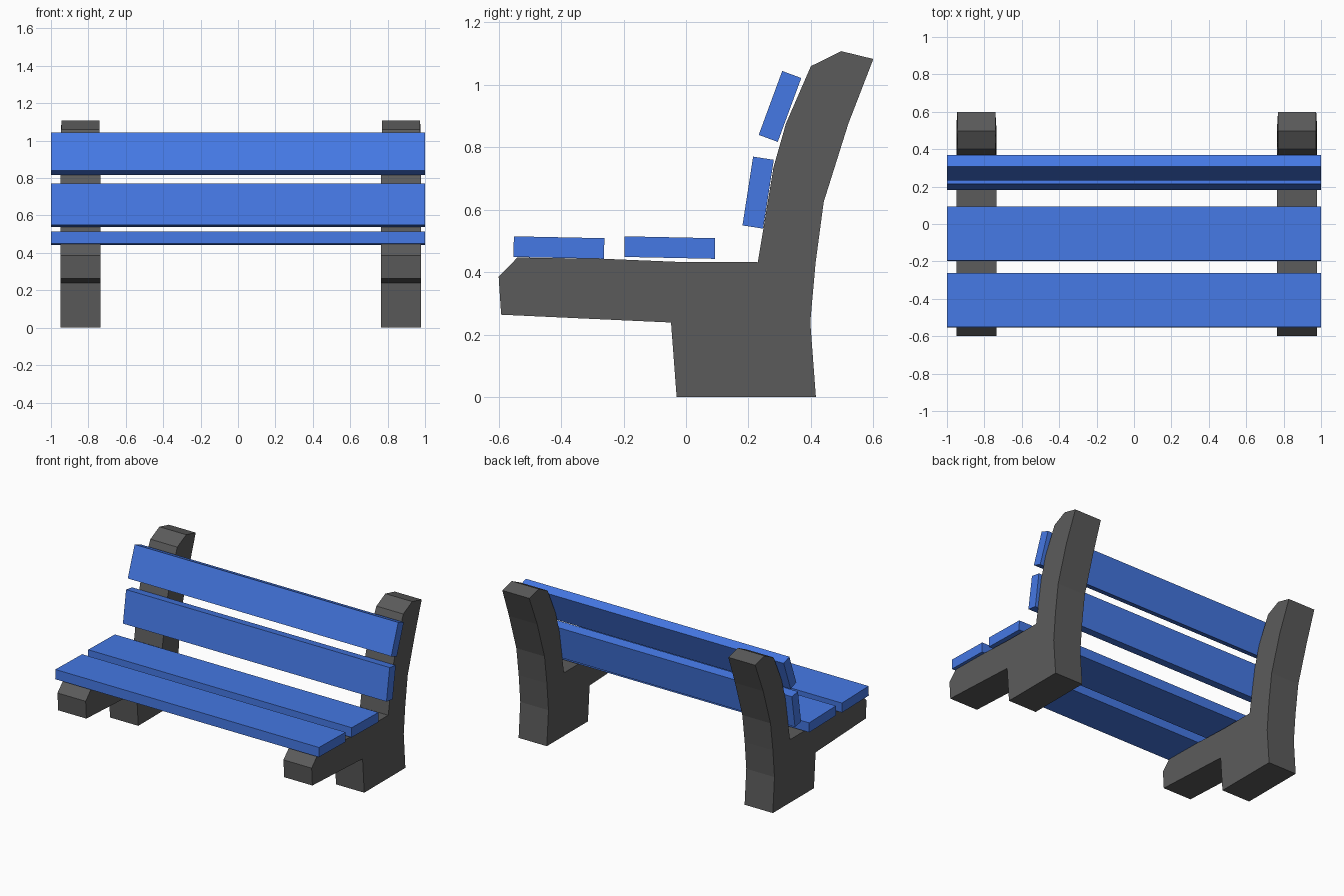
import bpy, bmesh
from math import radians

if "Cube" in bpy.data.objects:
    bpy.data.objects.remove(bpy.data.objects["Cube"])


def paint(name, rgb):
    mat = bpy.data.materials.new(name)
    mat.diffuse_color = (*rgb, 1)
    mat.use_nodes = True
    mat.node_tree.nodes["Principled BSDF"].inputs["Base Color"].default_value = mat.diffuse_color
    return mat


blue = paint("blue_paint", (0.06, 0.19, 0.78))
dark = paint("dark_concrete", (0.105, 0.105, 0.105))


def finish(name, bm, mat):
    bmesh.ops.recalc_face_normals(bm, faces=bm.faces)
    mesh = bpy.data.meshes.new(name)
    bm.to_mesh(mesh)
    bm.free()
    mesh.materials.append(mat)
    obj = bpy.data.objects.new(name, mesh)
    bpy.context.collection.objects.link(obj)
    return obj


# Side profile (y, z) of a concrete support: foot, back post, seat arm
PROFILE = [
    (-0.03, 0.0), (0.416, 0.0), (0.398, 0.24), (0.415, 0.43), (0.441, 0.625),
    (0.52, 0.876), (0.60, 1.083), (0.497, 1.108), (0.40, 1.06), (0.32, 0.876),
    (0.28, 0.735), (0.23, 0.432), (-0.02, 0.433), (-0.263, 0.443),
    (-0.54, 0.447), (-0.60, 0.386), (-0.592, 0.264), (-0.048, 0.239),
]


def support(name, x):
    bm = bmesh.new()
    sides = []
    for s in (-1, 1):
        # the top of the post is slightly narrower
        sides.append([bm.verts.new((x + s * (0.102 if z > 1 else 0.107), y, z))
                      for y, z in PROFILE])
    left, right = sides
    bm.faces.new(left)
    bm.faces.new(right[::-1])
    n = len(PROFILE)
    for i in range(n):
        j = (i + 1) % n
        bm.faces.new((left[i], right[i], right[j], left[j]))
    return finish(name, bm, dark)


def slat(name, y, z, width, thick, tilt):
    bm = bmesh.new()
    bmesh.ops.create_cube(bm, size=1)
    bmesh.ops.scale(bm, vec=(2.0, width, thick), verts=bm.verts)
    obj = finish(name, bm, blue)
    obj.location = (0, y, z)
    obj.rotation_euler.x = radians(tilt)
    return obj


# Two supports
support("left_support", -0.843)
support("right_support", 0.872)

# Seat and backrest boards
slat("front_seat_slat", -0.407, 0.479, 0.290, 0.066, -1.2)
slat("rear_seat_slat", -0.052, 0.479, 0.290, 0.066, -1.2)
slat("lower_back_slat", 0.231, 0.655, 0.223, 0.067, 81.2)
slat("upper_back_slat", 0.301, 0.931, 0.218, 0.065, 69.8)
